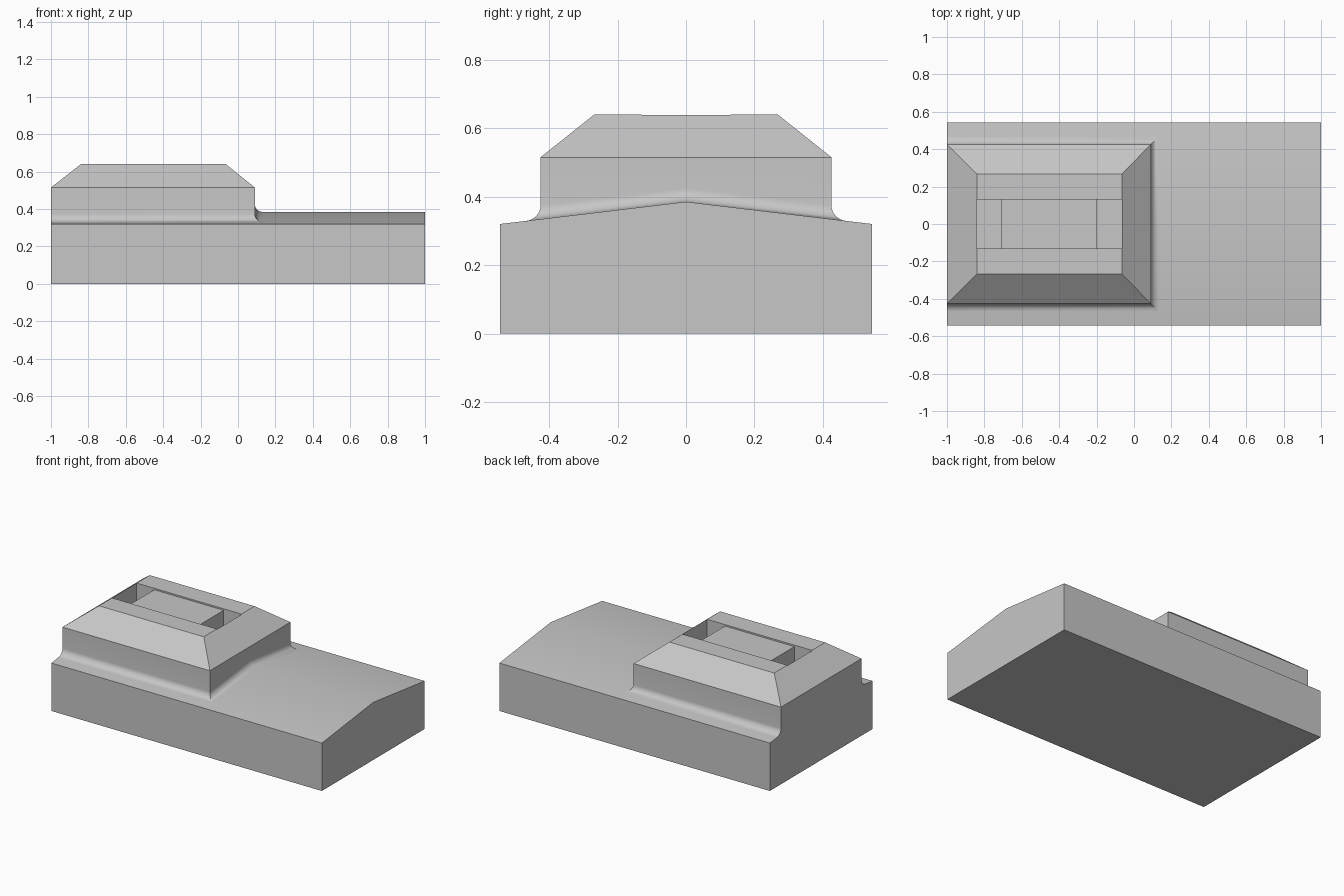
import bpy, bmesh, math

if "Cube" in bpy.data.objects:
    bpy.data.objects.remove(bpy.data.objects["Cube"])

grey = bpy.data.materials.new("light_grey")
grey.use_nodes = True
colour = (0.57, 0.57, 0.57, 1)
grey.diffuse_color = colour
grey.node_tree.nodes["Principled BSDF"].inputs["Base Color"].default_value = colour

HALF_W, EAVE, RIDGE = 0.543, 0.32, 0.385


def deck_height(y):
    return RIDGE - (RIDGE - EAVE) * abs(y) / HALF_W


def finish(name, bm):
    bmesh.ops.recalc_face_normals(bm, faces=bm.faces)
    mesh = bpy.data.meshes.new(name)
    bm.to_mesh(mesh)
    bm.free()
    mesh.materials.append(grey)
    obj = bpy.data.objects.new(name, mesh)
    bpy.context.collection.objects.link(obj)
    return obj


def smooth(obj):
    bpy.ops.object.select_all(action='DESELECT')
    obj.select_set(True)
    bpy.context.view_layer.objects.active = obj
    bpy.ops.object.shade_smooth_by_angle(angle=math.radians(30))


def box(name, x0, x1, half_y, z0, z1):
    bm = bmesh.new()
    bmesh.ops.create_cube(bm, size=1)
    for v in bm.verts:
        v.co.x = x1 if v.co.x > 0 else x0
        v.co.y *= 2 * half_y
        v.co.z = z1 if v.co.z > 0 else z0
    return finish(name, bm)


# Base slab with a shallow pitched deck
bm = bmesh.new()
profile = [(-HALF_W, 0), (HALF_W, 0), (HALF_W, EAVE), (0, RIDGE), (-HALF_W, EAVE)]
end = bm.faces.new([bm.verts.new((-1, y, z)) for y, z in profile])
result = bmesh.ops.extrude_face_region(bm, geom=[end])
for v in result["geom"]:
    if isinstance(v, bmesh.types.BMVert):
        v.co.x = 1
if end.is_valid and len(bm.faces) < 7:
    bm.faces.new([v for v in end.verts])
smooth(finish("base_slab", bm))

# Raised block: stacked rings for the foot fillet, wall and chamfered roof
bm = bmesh.new()


def ring(x0, x1, half_y, z):
    outline = [(x0, -half_y), (x1, -half_y), (x1, 0), (x1, half_y), (x0, half_y), (x0, 0)]
    return [bm.verts.new((x, y, z(y))) for x, y in outline]


BACK, FRONT, SIDE, RADIUS, STEPS = -1, 0.09, 0.425, 0.04, 8
rings = []
for i in range(STEPS + 1):
    t = math.pi / 2 * i / STEPS
    d, h = RADIUS * (1 - math.sin(t)), RADIUS * (1 - math.cos(t))
    rings.append(ring(BACK, FRONT + d, SIDE + d, lambda y: deck_height(y) + h))
rings.append(ring(BACK, FRONT, SIDE, lambda y: 0.515))
rings.append(ring(-0.84, -0.065, 0.268, lambda y: 0.64))
for low, high in zip(rings, rings[1:]):
    for i in range(6):
        j = (i + 1) % 6
        bm.faces.new([low[i], low[j], high[j], high[i]])
a, b, m, c, d, n = rings[0]
bm.faces.new([a, n, m, b])
bm.faces.new([n, d, c, m])
bm.faces.new(rings[-1])
block = finish("raised_block", bm)

# Roof pocket, with an island panel leaving a slot at each end
pocket = box("pocket_cutter", -0.842, -0.063, 0.13, 0.52, 0.8)
pocket.hide_render = True
cut = block.modifiers.new("pocket", 'BOOLEAN')
cut.operation = 'DIFFERENCE'
cut.solver = 'EXACT'
cut.object = pocket
bpy.context.view_layer.objects.active = block
bpy.ops.object.modifier_apply(modifier=cut.name)
bpy.data.objects.remove(pocket)
smooth(block)

box("roof_panel", -0.71, -0.197, 0.13, 0.515, 0.63)
